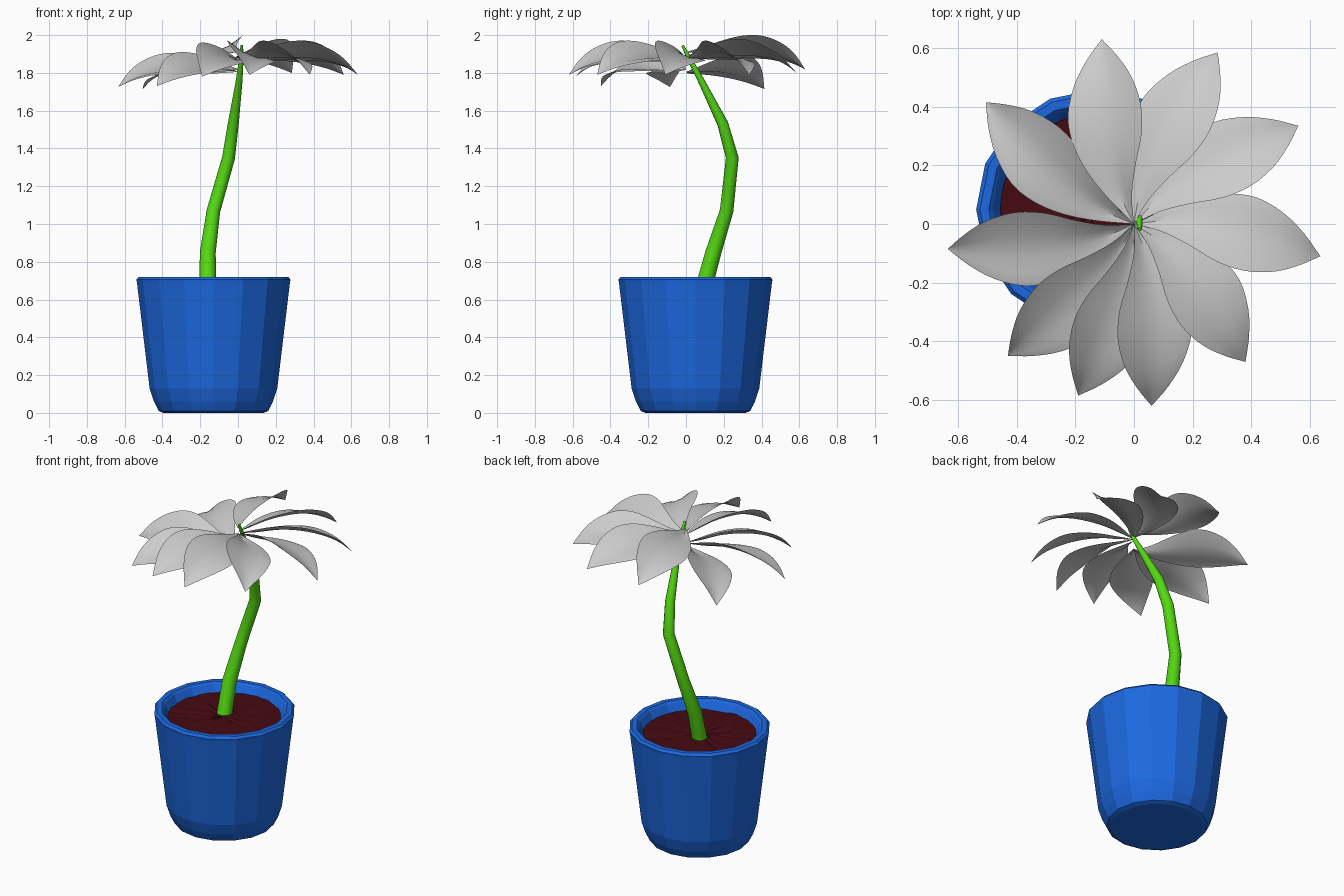
import bpy, math, random
from mathutils import Vector

if "Cube" in bpy.data.objects:
    bpy.data.objects.remove(bpy.data.objects["Cube"])

random.seed(3)
POT_X, POT_Y = -0.13, 0.05


def material(name, rgb):
    m = bpy.data.materials.new(name)
    m.diffuse_color = (*rgb, 1)
    m.use_nodes = True
    m.node_tree.nodes["Principled BSDF"].inputs["Base Color"].default_value = m.diffuse_color
    return m


def build(name, verts, faces, mat=None, smooth=None):
    me = bpy.data.meshes.new(name)
    me.from_pydata(verts, [], faces)
    me.update()
    ob = bpy.data.objects.new(name, me)
    bpy.context.collection.objects.link(ob)
    if mat:
        me.materials.append(mat)
    if smooth:
        bpy.ops.object.select_all(action='DESELECT')
        ob.select_set(True)
        bpy.context.view_layer.objects.active = ob
        bpy.ops.object.shade_smooth_by_angle(angle=math.radians(smooth))
    return ob


def skin(rings, n):
    return [(r * n + i, r * n + (i + 1) % n, (r + 1) * n + (i + 1) % n, (r + 1) * n + i)
            for r in range(rings - 1) for i in range(n)]


def spline(pts, steps):
    """Catmull-Rom curve through tuples of any length."""
    pts = [Vector(p) for p in pts]
    p = [2 * pts[0] - pts[1]] + pts + [2 * pts[-1] - pts[-2]]
    out = []
    for i in range(1, len(p) - 2):
        a, b, c, d = p[i - 1:i + 3]
        for s in range(steps):
            t = s / steps
            out.append(0.5 * (2 * b + (c - a) * t + (2 * a - 5 * b + 4 * c - d) * t * t
                              + (3 * b - a - 3 * c + d) * t ** 3))
    return out + [pts[-1]]


blue = material("pot_blue", (0.012, 0.14, 0.75))
green = material("stem_green", (0.09, 0.70, 0.006))
brown = material("soil_brown", (0.06, 0.003, 0.006))

# Pot: 16-sided lathe with rounded foot and thick rim
N = 16
profile = [(0.265, 0), (0.29, 0.01), (0.315, 0.06), (0.338, 0.13), (0.405, 0.69), (0.408, 0.706),
           (0.395, 0.72), (0.365, 0.72), (0.353, 0.708), (0.33, 0.665), (0.31, 0.60)]
verts = [(POT_X + r * math.cos(math.tau * i / N), POT_Y + r * math.sin(math.tau * i / N), z)
         for r, z in profile for i in range(N)]
build("pot", verts, skin(len(profile), N) + [tuple(reversed(range(N)))], blue)

# Soil: slightly rough disc
S, radii = 48, (0.325, 0.2, 0.08)
verts = [(POT_X + r * math.cos(math.tau * i / S), POT_Y + r * math.sin(math.tau * i / S),
          0.665 + random.uniform(-0.005, 0.005)) for r in radii for i in range(S)]
verts.append((POT_X, POT_Y, 0.665))
c = len(verts) - 1
build("soil", verts, skin(3, S) + [(2 * S + i, 2 * S + (i + 1) % S, c) for i in range(S)], brown)

# Stem: tapered bent tube (x, y, z, radius)
path = [(-0.16, 0.085, 0.63, 0.045), (-0.16, 0.145, 0.85, 0.042), (-0.13, 0.215, 1.07, 0.036),
        (-0.05, 0.245, 1.35, 0.034), (-0.025, 0.195, 1.53, 0.029), (0.005, 0.085, 1.75, 0.018),
        (0.018, 0.015, 1.88, 0.012), (0.02, -0.018, 1.945, 0.007)]
T, verts = 12, []
for k, (x, y, z, r) in enumerate(path):
    a, b = path[max(k - 1, 0)], path[min(k + 1, len(path) - 1)]
    d = (Vector(b[:3]) - Vector(a[:3])).normalized()
    side = d.cross(Vector((0, 1, 0))).normalized()
    up = side.cross(d)
    for i in range(T):
        w = math.tau * i / T
        verts.append(Vector((x, y, z)) + r * (side * math.cos(w) + up * math.sin(w)))
last = (len(path) - 1) * T
build("stem", verts, skin(len(path), T) + [tuple(range(last, last + T)), tuple(reversed(range(T)))],
      green, 40)

# Leaf section stations: u, raised edge v z, midrib v z, low edge v z
stations = [(0.00, 0, 1.88, 0, 1.88, 0, 1.88),
            (0.10, -0.01, 1.91, 0.03, 1.875, 0.07, 1.872),
            (0.20, -0.04, 1.945, 0.055, 1.88, 0.125, 1.87),
            (0.30, -0.078, 1.968, 0.07, 1.882, 0.157, 1.867),
            (0.40, -0.093, 1.966, 0.066, 1.876, 0.160, 1.862),
            (0.50, -0.078, 1.93, 0.047, 1.858, 0.122, 1.847),
            (0.58, -0.042, 1.873, 0.022, 1.828, 0.065, 1.823),
            (0.645, 0, 1.79, 0, 1.79, 0, 1.79)]
rows = spline(stations, 3)


def leaf(index, tip_x, tip_y, dz):
    ang, scale = math.atan2(tip_y, tip_x), math.hypot(tip_x, tip_y) / 0.645
    verts = []
    for u, va, za, vm, zm, vb, zb in rows:
        bulge = 0.05 * (vb - va)
        for v, z in ((va, za), ((va + vm) / 2, (za + zm) / 2 - bulge), (vm, zm),
                     ((vm + vb) / 2, (zm + zb) / 2 + bulge * 0.5), (vb, zb)):
            verts.append((scale * u * math.cos(ang) - v * math.sin(ang),
                          scale * u * math.sin(ang) + v * math.cos(ang), z + dz))
    faces = [(r * 5 + i, r * 5 + 5 + i, r * 5 + 6 + i, r * 5 + 1 + i)
             for r in range(len(rows) - 1) for i in range(4)]
    build(f"leaf_{index}", verts, faces, None, 35)


# Crown of leaves: tip x, tip y, height offset
tips = [(0.635, -0.11, 0), (0.56, 0.335, 0), (0.285, 0.585, 0.01), (-0.11, 0.63, 0.03),
        (-0.505, 0.415, -0.075), (-0.635, -0.085, -0.065), (-0.43, -0.45, -0.06),
        (-0.19, -0.585, -0.01), (0.06, -0.62, 0), (0.38, -0.47, 0)]
for n, t in enumerate(tips, 1):
    leaf(n, *t)
